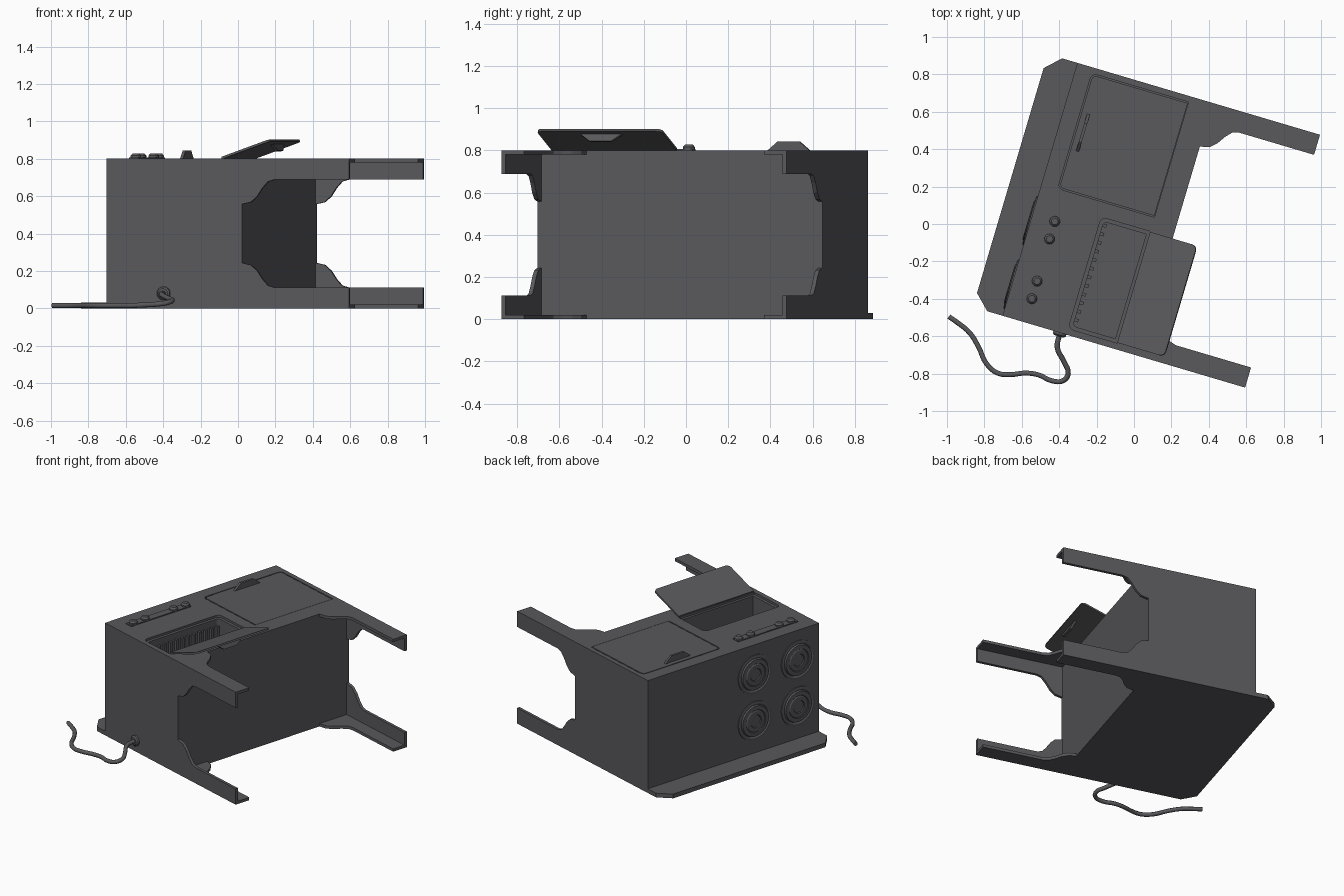
import bpy, bmesh, math
from mathutils import Matrix, Vector

if "Cube" in bpy.data.objects:
    bpy.data.objects.remove(bpy.data.objects["Cube"])

# Toppled stove: built in a local frame (x = towards feet, y = along the width), then turned
TURN = Matrix.Rotation(math.radians(-16.5), 4, 'Z')
TOP, UNDER, H = -0.535, 0.22, 0.80        # cooktop plane, underside plane, height
V0, V1 = -0.67, 0.74                      # the two sides


def material(name, c):
    m = bpy.data.materials.new(name)
    m.diffuse_color = (*c, 1)
    m.use_nodes = True
    m.node_tree.nodes["Principled BSDF"].inputs["Base Color"].default_value = m.diffuse_color
    return m


METAL = material("dark grey metal", (0.10, 0.10, 0.108))


def finish(name, bm, mat=METAL, xf=None):
    bmesh.ops.recalc_face_normals(bm, faces=bm.faces)
    if xf:
        bm.transform(xf)
    bm.transform(TURN)
    me = bpy.data.meshes.new(name)
    bm.to_mesh(me)
    bm.free()
    ob = bpy.data.objects.new(name, me)
    bpy.context.collection.objects.link(ob)
    me.materials.append(mat)
    return ob


def prism(name, pts, off, xf=None):
    bm = bmesh.new()
    f = bm.faces.new([bm.verts.new(p) for p in pts])
    r = bmesh.ops.extrude_face_region(bm, geom=[f])
    vs = [v for v in r['geom'] if isinstance(v, bmesh.types.BMVert)]
    bmesh.ops.translate(bm, verts=vs, vec=off)
    return finish(name, bm, xf=xf)


def box(name, a, b):
    pts = [(a[0], a[1], a[2]), (b[0], a[1], a[2]), (b[0], b[1], a[2]), (a[0], b[1], a[2])]
    return prism(name, pts, (0, 0, b[2] - a[2]))


def rounded(x0, x1, y0, y1, z, r, round_low=True):
    """Rectangle with the two corners on one x side rounded."""
    s, xe, xs = (1, x0, x1) if round_low else (-1, x1, x0)
    pts = [(xs, y0, z), (xs, y1, z)]
    for cy, a0 in ((y1 - r, 90), (y0 + r, 180)):
        for i in range(5):
            a = math.radians(a0 + i * 22.5)
            pts.append((xe + s * (r + r * math.cos(a)), cy + r * math.sin(a), z))
    return pts


def lathe(name, profile, loc, n=32, axis='Z'):
    """Turned part from (radius, height) points, capped at both ends."""
    bm = bmesh.new()
    rings = [[bm.verts.new((r * math.cos(2 * math.pi * i / n), r * math.sin(2 * math.pi * i / n), h))
              for i in range(n)] for r, h in profile]
    for a, b in zip(rings, rings[1:]):
        for i in range(n):
            bm.faces.new((a[i], a[(i + 1) % n], b[(i + 1) % n], b[i]))
    bm.faces.new(rings[0])
    bm.faces.new(rings[-1])
    rot = {'Z': Matrix(), '-X': Matrix.Rotation(-math.pi / 2, 4, 'Y'),
           '-Y': Matrix.Rotation(math.pi / 2, 4, 'X')}[axis]
    return finish(name, bm, xf=Matrix.Translation(loc) @ rot)


def cut(ob, cutter):
    m = ob.modifiers.new("cut", 'BOOLEAN')
    m.object, m.solver = cutter, 'EXACT'
    bpy.context.view_layer.objects.active = ob
    bpy.ops.object.modifier_apply(modifier=m.name)
    bpy.data.objects.remove(cutter)


def handle(name, x, yc, z, height, xf=None):
    pts = [(x, yc - 0.103, z), (x, yc + 0.103, z), (x, yc + 0.053, z + height), (x, yc - 0.053, z + height)]
    return prism(name, pts, (0.016, 0, 0), xf)


# Body with a shallow door recess and an open oven
body = box("stove_body", (TOP, V0, 0), (UNDER, V1, H))
cut(body, prism("cutter", rounded(-0.445, 0.094, 0.066, 0.708, H - 0.02, 0.03), (0, 0, 0.1)))
cut(body, prism("cutter", rounded(-0.178, 0.095, -0.636, -0.014, H - 0.015, 0.03), (0, 0, 0.1)))
cut(body, prism("cutter", rounded(-0.158, 0.078, -0.616, -0.034, 0.25, 0.02), (0, 0, 0.7)))

# Back panel reaching past the cooktop, clipped corners
prism("back_panel", [(TOP, V0, 0), (-0.62, V0, 0), (-0.70, V0 + 0.078, 0), (-0.70, V1 - 0.078, 0),
                     (-0.62, V1, 0), (TOP, V1, 0)], (0, 0, 0.03))

# Angle-iron legs with curved shoulders
LEG = [(UNDER, 0), (0.818, 0), (0.818, 0.112), (0.40, 0.112), (0.365, 0.122), (0.335, 0.155),
       (0.305, 0.200), (0.27, 0.232), (UNDER, 0.243)]
for v, sv, side in ((V0, 1, "right"), (V1, -1, "left")):
    for z, sz, face in ((0, 1, "back"), (H, -1, "front")):
        prism(f"{face}_{side}_leg_plate", [(u, v + sv * w, z) for u, w in LEG], (0, 0, sz * 0.02))
        prism(f"{face}_{side}_leg_side", [(u, v, z + sz * w) for u, w in LEG], (0, sv * 0.02, 0))

# Closed door and its handle
prism("closed_door", rounded(-0.438, 0.092, 0.073, 0.701, H - 0.02, 0.026), (0, 0, 0.02))
handle("closed_door_handle", -0.408, 0.39, H, 0.043)

# Open door, hinged at its low edge, handle on the outer face
hinge = Matrix.Translation((0.095, 0, H + 0.008)) @ Matrix.Rotation(math.radians(-19.5), 4, 'Y')
prism("open_door", rounded(0, 0.277, -0.634, -0.016, -0.010, 0.03, False), (0, 0, 0.012), hinge)
handle("open_door_handle", 0.222, -0.325, -0.010, -0.036, hinge)

# Ribs inside the oven
for i in range(12):
    y = -0.59 + i * 0.048
    box("oven_rib", (-0.158, y, 0.25), (-0.138, y + 0.018, H - 0.06))

# Control strip and knobs
box("control_strip", (-0.437, -0.575, H), (-0.383, -0.082, H + 0.007))
for y in (-0.107, -0.205, -0.44, -0.538):
    lathe("control_knob", [(0.028, 0), (0.028, 0.012), (0.018, 0.024)], (-0.41, y, H + 0.004), 14)

# Ringed hot plates
for y in (-0.14, -0.495):
    for z in (0.59, 0.26):
        lathe("hot_plate", [(0.137, 0), (0.137, 0.006), (0.122, 0.008), (0.112, 0.003), (0.107, 0.013),
                            (0.08, 0.014), (0.076, 0.010), (0.07, 0.014), (0.045, 0.014),
                            (0.041, 0.008), (0.02, 0.008)], (TOP, y, z), 32, '-X')

# Cord grommet and power cord
lathe("cord_grommet", [(0.036, 0), (0.036, 0.012), (0.026, 0.02)], (-0.215, V0, 0.08), 16, '-Y')
PATH = [(-.395, -.58, .08), (-.41, -.66, .075), (-.375, -.735, .055), (-.352, -.80, .042), (-.38, -.838, .03),
        (-.44, -.838, .022), (-.51, -.807, .018), (-.58, -.797, .015), (-.66, -.805, .015), (-.73, -.797, .015),
        (-.79, -.745, .015), (-.83, -.66, .015), (-.88, -.58, .015), (-.94, -.53, .015), (-.99, -.495, .015)]
cu = bpy.data.curves.new("power_cord", 'CURVE')
cu.dimensions, cu.bevel_depth, cu.bevel_resolution, cu.use_fill_caps = '3D', 0.014, 2, True
sp = cu.splines.new('BEZIER')
sp.bezier_points.add(len(PATH) - 1)
for bp, p in zip(sp.bezier_points, PATH):
    bp.co = p
    bp.handle_left_type = bp.handle_right_type = 'AUTO'
sp.resolution_u = 4
cu.materials.append(METAL)
cord = bpy.data.objects.new("power_cord", cu)
bpy.context.collection.objects.link(cord)
